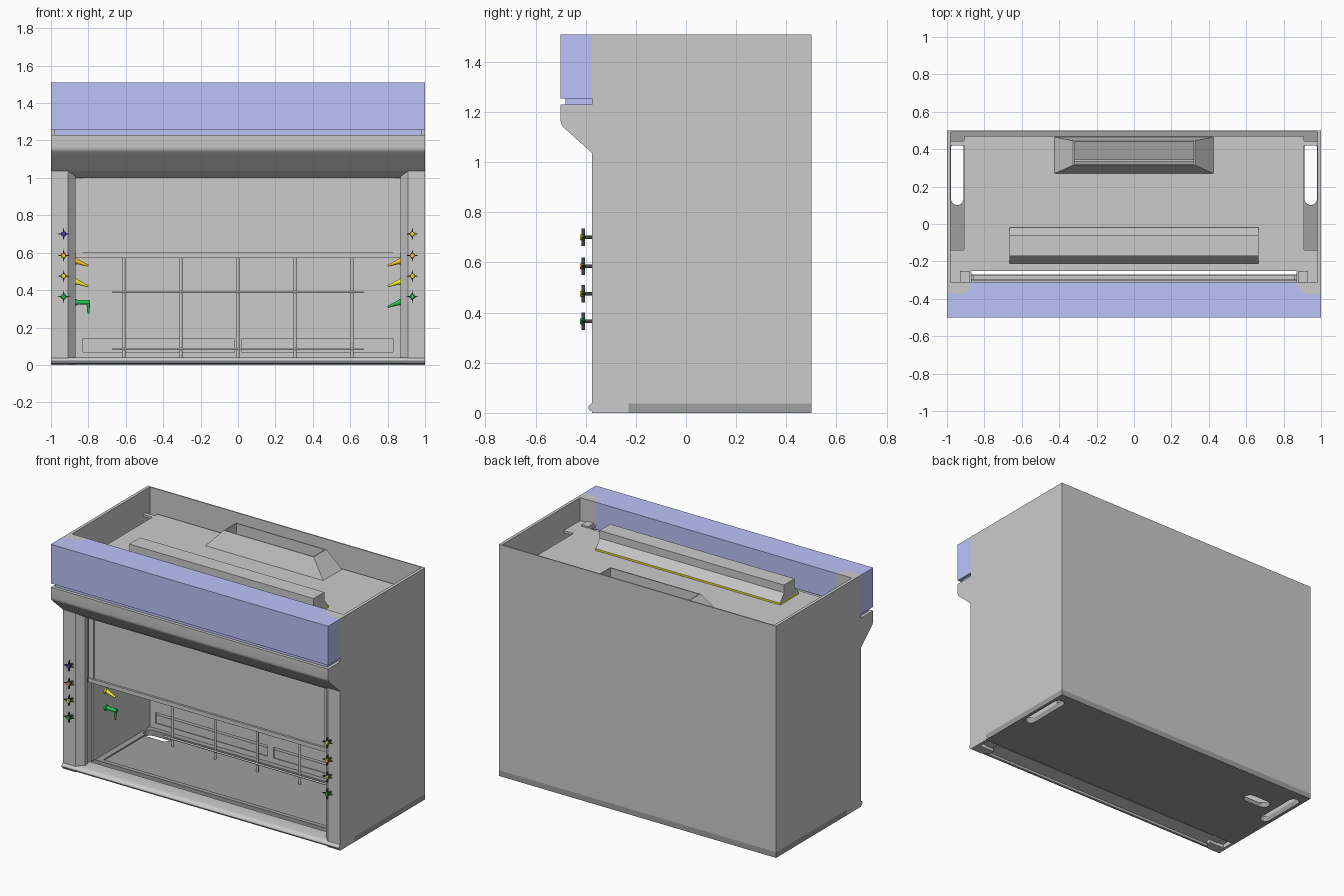
import bpy, bmesh, math
from mathutils import Vector

if "Cube" in bpy.data.objects:
    bpy.data.objects.remove(bpy.data.objects["Cube"])


def mat(name, r, g, b):
    m = bpy.data.materials.new(name)
    m.diffuse_color = (r, g, b, 1)
    m.use_nodes = True
    m.node_tree.nodes["Principled BSDF"].inputs["Base Color"].default_value = m.diffuse_color
    return m


BLUE = mat("panel_blue", 0.5, 0.55, 0.95)
DARK = mat("worktop_dark", 0.35, 0.35, 0.35)
BLACK = mat("knob_black", 0.06, 0.06, 0.06)
NAVY = mat("navy", 0.08, 0.05, 0.7)
ORANGE = mat("orange", 0.95, 0.55, 0.02)
YELLOW = mat("yellow", 0.9, 0.85, 0.02)
GREEN = mat("green", 0.02, 0.55, 0.08)


def finish(name, bm, m=None, smooth=False):
    bmesh.ops.recalc_face_normals(bm, faces=bm.faces)
    me = bpy.data.meshes.new(name)
    bm.to_mesh(me)
    bm.free()
    if smooth:
        me.shade_smooth()
        me.set_sharp_from_angle(angle=math.radians(35))
    if m:
        me.materials.append(m)
    ob = bpy.data.objects.new(name, me)
    bpy.context.collection.objects.link(ob)
    return ob


def prism(name, pts, axis, lo, hi, m=None, smooth=False):
    """Extrude a 2D outline along an axis."""
    def place(p, t):
        return {'x': (t, p[0], p[1]), 'y': (p[0], t, p[1]), 'z': (p[0], p[1], t)}[axis]
    bm = bmesh.new()
    a = [bm.verts.new(place(p, lo)) for p in pts]
    b = [bm.verts.new(place(p, hi)) for p in pts]
    bm.faces.new(a)
    bm.faces.new(b)
    for i in range(len(pts)):
        j = (i + 1) % len(pts)
        bm.faces.new((a[i], a[j], b[j], b[i]))
    return finish(name, bm, m, smooth)


def box(name, x0, x1, y0, y1, z0, z1, m=None):
    return prism(name, [(x0, y0), (x1, y0), (x1, y1), (x0, y1)], 'z', z0, z1, m)


def rod(name, p, q, r0, r1=None, m=None, seg=12):
    p, q = Vector(p), Vector(q)
    bm = bmesh.new()
    bmesh.ops.create_cone(bm, cap_ends=True, segments=seg, radius1=r0,
                          radius2=r0 if r1 is None else r1, depth=(q - p).length)
    bm.transform((q - p).to_track_quat('Z', 'Y').to_matrix().to_4x4())
    bmesh.ops.translate(bm, verts=bm.verts, vec=(p + q) / 2)
    return finish(name, bm, m, True)


def cut(ob, cutters):
    """Subtract the cutters, bake the result and remove them."""
    for c in cutters:
        c.hide_render = True
        mod = ob.modifiers.new("cut", 'BOOLEAN')
        mod.operation = 'DIFFERENCE'
        mod.solver = 'EXACT'
        mod.object = c
    dg = bpy.context.evaluated_depsgraph_get()
    me = bpy.data.meshes.new_from_object(ob.evaluated_get(dg))
    ob.modifiers.clear()
    ob.data = me
    for c in cutters:
        bpy.data.objects.remove(c)


def capsule(cx, cy, half, r, along_y):
    pts = []
    for i in range(18):
        a = -math.pi / 2 + math.pi * (i % 9) / 8 + (math.pi if i > 8 else 0)
        u = r * math.cos(a) + (half if i < 9 else -half)
        v = r * math.sin(a)
        pts.append((cx - v, cy + u) if along_y else (cx + u, cy + v))
    return pts


# worktop slab with side slots, cup sink hole and shallow dish
floor = box("worktop", -1, 1, -0.23, 0.5, 0, 0.037, DARK)
cut(floor, [box("dish_cutter", -0.83, 0.83, -0.2, 0.3, 0.029, 0.1),
            prism("sink_cutter", capsule(-0.765, 0.265, 0.055, 0.04, False), 'z', -0.1, 0.1)]
    + [prism("slot_cutter", capsule(s * 0.945, 0.27, 0.135, 0.034, True), 'z', -0.1, 0.1)
       for s in (-1, 1)])

# outer shell and front posts
box("back_panel", -0.98, 0.98, 0.492, 0.5, 0.037, 1.51)
side = [(-0.375, 0), (-0.23, 0), (-0.23, 0.037), (0.5, 0.037), (0.5, 1.51), (-0.375, 1.51)]
post = [(0.98, -0.375), (0.91, -0.375), (0.87, -0.335), (0.87, -0.31), (0.98, -0.31)]
for s, n in ((-1, "left"), (1, "right")):
    prism(n + "_side_panel", side, 'x', s * 0.98, s)
    prism(n + "_front_post", [(s * x, y) for x, y in post], 'z', 0, 1.51)
    box(n + "_inner_liner", s * 0.87, s * 0.91, -0.25, 0.345, 0.037, 1.345)
    box(n + "_sash_track", s * 0.88, s * 0.93, -0.31, -0.25, 0.02, 1.37)
    box(n + "_ceiling_bracket", s * 0.91, s * 0.98, 0.42, 0.445, 1.345, 1.36)

# curved sill at the front edge
sill = [(-0.27, 0.028), (-0.27, 0.037), (-0.36, 0.04), (-0.378, 0.037), (-0.388, 0.028),
        (-0.39, 0.02), (-0.386, 0.011), (-0.375, 0.006), (-0.365, 0.008), (-0.36, 0.02)]
prism("front_sill", sill, 'x', -1, 1, None, True)

# sloped valance and blue header
valance = [(-0.375, 1.23), (-0.5, 1.23), (-0.5, 1.165), (-0.498, 1.153), (-0.492, 1.143),
           (-0.482, 1.133), (-0.375, 1.037)]
prism("valance", valance, 'x', -1, 1, None, True)
prism("valance_return", [(-0.376, 1.038), (-0.325, 1.0), (-0.315, 1.0), (-0.315, 1.255),
                         (-0.376, 1.255)], 'x', -0.93, 0.93)
header = [(-1, -0.5), (1, -0.5), (1, -0.375), (0.91, -0.375), (0.87, -0.335), (0.87, -0.31)]
header += [(-x, y) for x, y in reversed(header[2:])]
prism("blue_header", header, 'z', 1.255, 1.51, BLUE)
box("blue_header_base", -0.98, 0.98, -0.48, -0.37, 1.23, 1.255, BLUE)

# ceiling with exhaust opening
half = [(0.87, -0.25), (0.87, -0.31), (0.98, -0.31), (0.98, -0.14), (0.91, -0.14), (0.91, 0.47)]
ceiling = prism("ceiling", half + [(-x, y) for x, y in reversed(half)], 'z', 1.345, 1.36)
cut(ceiling, [box("duct_cutter", -0.32, 0.32, 0.32, 0.44, 1.3, 1.4)])

# exhaust collar: hollow flared ring
bm = bmesh.new()
rings = []
for hx, y0, y1, z in ((0.425, 0.27, 0.465, 1.36), (0.325, 0.315, 0.445, 1.47),
                      (0.318, 0.322, 0.438, 1.47), (0.318, 0.322, 0.438, 1.36)):
    rings.append([bm.verts.new(c) for c in ((-hx, y0, z), (hx, y0, z), (hx, y1, z), (-hx, y1, z))])
for k in range(4):
    a, b = rings[k], rings[(k + 1) % 4]
    for i in range(4):
        j = (i + 1) % 4
        bm.faces.new((a[i], a[j], b[j], b[i]))
finish("exhaust_collar", bm)

# lamp housing on the ceiling with yellow seal
lamp = [(-0.21, 1.372), (-0.17, 1.425), (-0.17, 1.475), (-0.06, 1.475), (-0.06, 1.425), (-0.02, 1.372)]
prism("lamp_housing", lamp, 'x', -0.665, 0.665)
box("lamp_seal", -0.665, 0.665, -0.21, -0.02, 1.36, 1.372, YELLOW)

# rear baffle with two low slots
baffle = box("rear_baffle", -0.87, 0.87, 0.335, 0.345, 0.03, 1.345)
cut(baffle, [box("baffle_cutter", s * 0.02, s * 0.83, 0.3, 0.4, 0.07, 0.14) for s in (-1, 1)])

# sliding sash
box("sash_pane", -0.84, 0.84, -0.292, -0.284, 0.59, 1.33)
box("sash_bottom_rail", -0.87, 0.87, -0.305, -0.275, 0.573, 0.6)
box("sash_top_rail", -0.86, 0.86, -0.3, -0.276, 1.31, 1.34)
for s in (-1, 1):
    box("sash_stile", s * 0.832, s * 0.868, -0.3, -0.276, 0.6, 1.31)

# support lattice
for i in range(-2, 3):
    rod("lattice_upright", (i * 0.305, 0.2, 0.029), (i * 0.305, 0.2, 0.98), 0.008)
for z in (0.085, 0.39, 0.695):
    rod("lattice_bar", (-0.67, 0.188, z), (0.67, 0.188, z), 0.006)

# star-shaped valve knobs on the posts
star = [((0.035 if i % 4 == 0 else 0.015 if i % 2 == 0 else 0.012) * math.cos(math.pi * i / 8),
         (0.035 if i % 4 == 0 else 0.015 if i % 2 == 0 else 0.012) * math.sin(math.pi * i / 8))
        for i in range(16)]
for s, top in ((-1, NAVY), (1, YELLOW)):
    for z, m in ((0.7, top), (0.585, ORANGE), (0.475, YELLOW), (0.365, GREEN)):
        x = s * 0.932
        rod("valve_stem", (x, -0.37, z), (x, -0.405, z), 0.007, None, BLACK)
        prism("valve_knob", [(x + u, z + v) for u, v in star], 'y', -0.416, -0.402, BLACK)
        rod("valve_cap", (x, -0.41, z), (x, -0.422, z), 0.014, 0.011, m)

# service nozzles on the liners
for s in (-1, 1):
    for z, m in ((0.555, ORANGE), (0.445, YELLOW), (0.335, GREEN)):
        y = -0.12
        rod("nozzle_flange", (s * 0.872, y, z), (s * 0.86, y, z), 0.018, None, m)
        if s < 0 and m is GREEN:
            rod("water_spout", (s * 0.87, y, z), (s * 0.79, y, z), 0.012, None, m)
            rod("water_outlet", (s * 0.8, y, z), (s * 0.8, y, 0.275), 0.01, 0.005, m)
        else:
            rod("gas_nozzle", (s * 0.865, y, z), (s * 0.8, y, z - 0.025), 0.014, 0.005, m)
